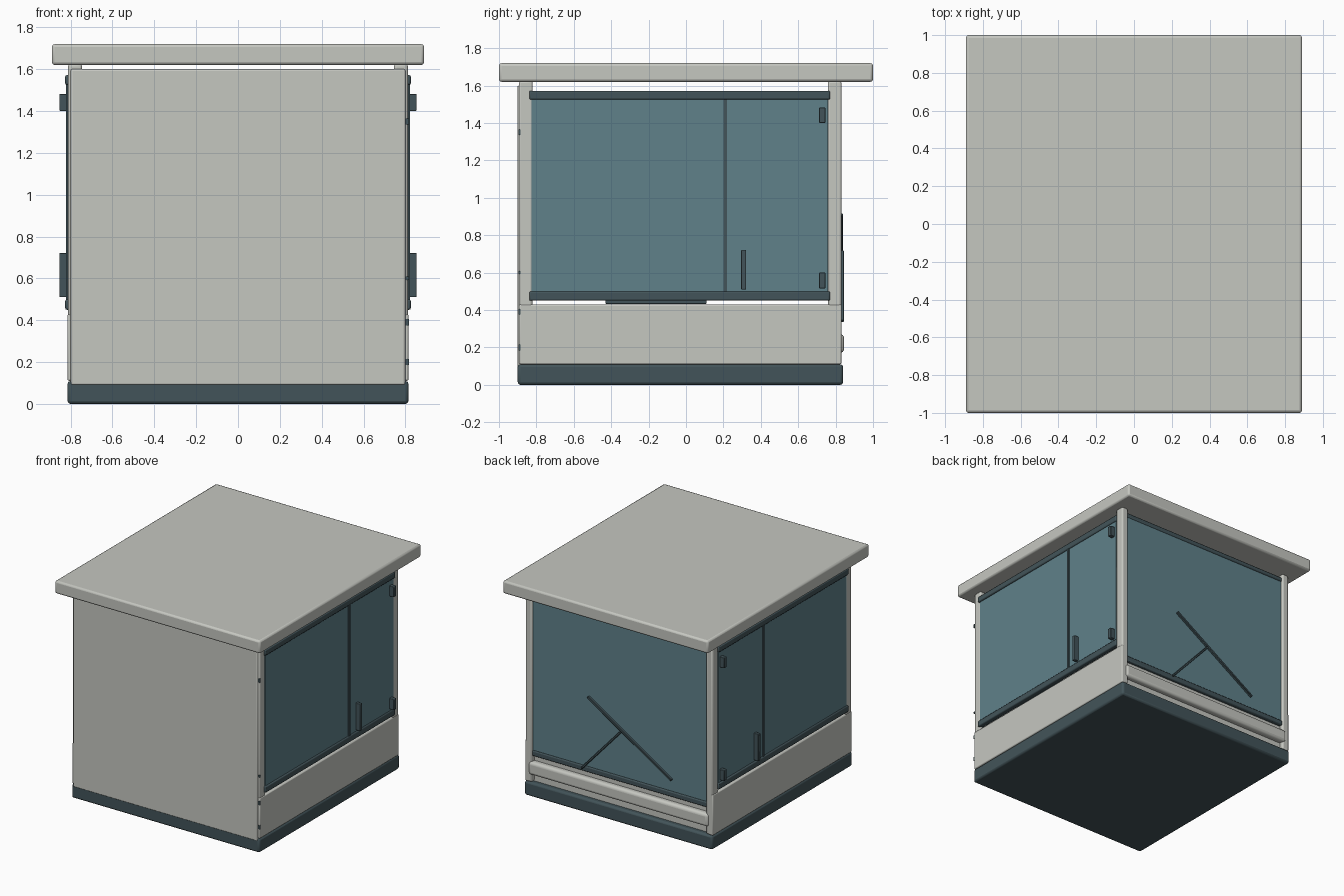
import bpy, bmesh, math

if "Cube" in bpy.data.objects:
    bpy.data.objects.remove(bpy.data.objects["Cube"])


def material(name, rgb):
    m = bpy.data.materials.new(name)
    m.diffuse_color = (*rgb, 1)
    m.use_nodes = True
    m.node_tree.nodes["Principled BSDF"].inputs["Base Color"].default_value = m.diffuse_color
    return m


GREY = material("warm_grey_paint", (0.56, 0.57, 0.53))
DARK = material("dark_slate_trim", (0.055, 0.088, 0.100))
GLASS = material("blue_grey_glass", (0.115, 0.220, 0.255))


def box(name, x, y, z, mat, bevel=0.0, segments=2):
    """Box from (min, max) ranges, with optional rounded edges."""
    bm = bmesh.new()
    bmesh.ops.create_cube(bm, size=1)
    for v in bm.verts:
        for i, r in enumerate((x, y, z)):
            v.co[i] = r[0] if v.co[i] < 0 else r[1]
    mesh = bpy.data.meshes.new(name)
    bm.to_mesh(mesh)
    bm.free()
    mesh.materials.append(mat)
    ob = bpy.data.objects.new(name, mesh)
    bpy.context.collection.objects.link(ob)
    if bevel:
        mod = ob.modifiers.new("rounded_edges", "BEVEL")
        mod.width = bevel
        mod.segments = segments
    return ob


def side_box(name, x, y, z, mat, bevel=0.0):
    """Matching pair on the right and left sides."""
    box(name + "_right", x, y, z, mat, bevel)
    box(name + "_left", (-x[1], -x[0]), y, z, mat, bevel)


def bar(name, a, b, y, width, depth, mat):
    """Slanted bar on the rear window between two (x, z) points."""
    dx, dz = b[0] - a[0], b[1] - a[1]
    half = math.hypot(dx, dz) / 2
    ob = box(name, (-half, half), (-depth / 2, depth / 2),
             (-width / 2, width / 2), mat, 0.003, 1)
    ob.location = ((a[0] + b[0]) / 2, y, (a[1] + b[1]) / 2)
    ob.rotation_euler.y = -math.atan2(dz, dx)


# Base and overhanging roof
box("base", (-0.815, 0.815), (-0.90, 0.84), (0, 0.11), DARK, 0.015)
box("roof", (-0.89, 0.89), (-1, 1), (1.62, 1.72), GREY, 0.014)

# Front wall and corner posts
box("front_panel", (-0.80, 0.80), (-0.902, -0.87), (0.09, 1.60), GREY, 0.008)
side_box("front_post", (0.745, 0.812), (-0.893, -0.82), (0.11, 1.625), GREY, 0.012)
side_box("rear_post", (0.755, 0.812), (0.758, 0.832), (0.11, 1.625), GREY, 0.012)

# Side walls below the windows
side_box("lower_side_panel", (0.775, 0.815), (-0.893, 0.832), (0.11, 0.43), GREY, 0.008)

# Side windows with rails, divider and door fittings
side_box("side_window", (0.795, 0.815), (-0.825, 0.76), (0.455, 1.565), GLASS)
for label, z in (("lower", (0.45, 0.50)), ("upper", (1.525, 1.572))):
    side_box(label + "_window_rail", (0.785, 0.826), (-0.838, 0.77), z, DARK, 0.008)
side_box("window_divider", (0.79, 0.822), (0.20, 0.219), (0.49, 1.53), DARK)
side_box("door_handle", (0.81, 0.853), (0.295, 0.322), (0.51, 0.722), DARK, 0.004)
for label, z in (("lower", (0.515, 0.60)), ("upper", (1.40, 1.482))):
    side_box(label + "_door_hinge", (0.81, 0.853), (0.712, 0.745), z, DARK, 0.004)
side_box("under_rail_tray", (0.74, 0.79), (-0.43, 0.11), (0.433, 0.455), DARK, 0.005)

# Small latches on the right front edge
for i, z in enumerate((0.20, 0.39, 0.60, 1.35)):
    h = 0.008 if i == 2 else 0.015
    box("edge_latch_%d" % (i + 1), (0.80, 0.817), (-0.895, -0.885),
        (z - h, z + h), DARK)

# Rear window, rails and rounded sill
box("rear_window", (-0.76, 0.76), (0.795, 0.815), (0.33, 1.585), GLASS)
box("rear_lower_rail", (-0.758, 0.758), (0.785, 0.826), (0.315, 0.357), DARK, 0.008)
box("rear_upper_rail", (-0.758, 0.758), (0.785, 0.822), (1.56, 1.595), DARK, 0.008)
box("rear_lower_panel", (-0.77, 0.77), (0.765, 0.80), (0.11, 0.32), GREY)
box("rear_sill", (-0.78, 0.78), (0.78, 0.845), (0.17, 0.272), GREY, 0.022, 4)

# Window wiper
bar("wiper_blade", (0.27, 0.91), (-0.455, 0.45), 0.828, 0.018, 0.022, DARK)
bar("wiper_arm", (0.32, 0.34), (-0.02, 0.715), 0.836, 0.015, 0.018, DARK)

# Crisp edges with smooth rounding
for ob in bpy.context.collection.objects:
    ob.select_set(True)
bpy.context.view_layer.objects.active = bpy.data.objects["base"]
bpy.ops.object.shade_smooth_by_angle(angle=math.radians(30))
